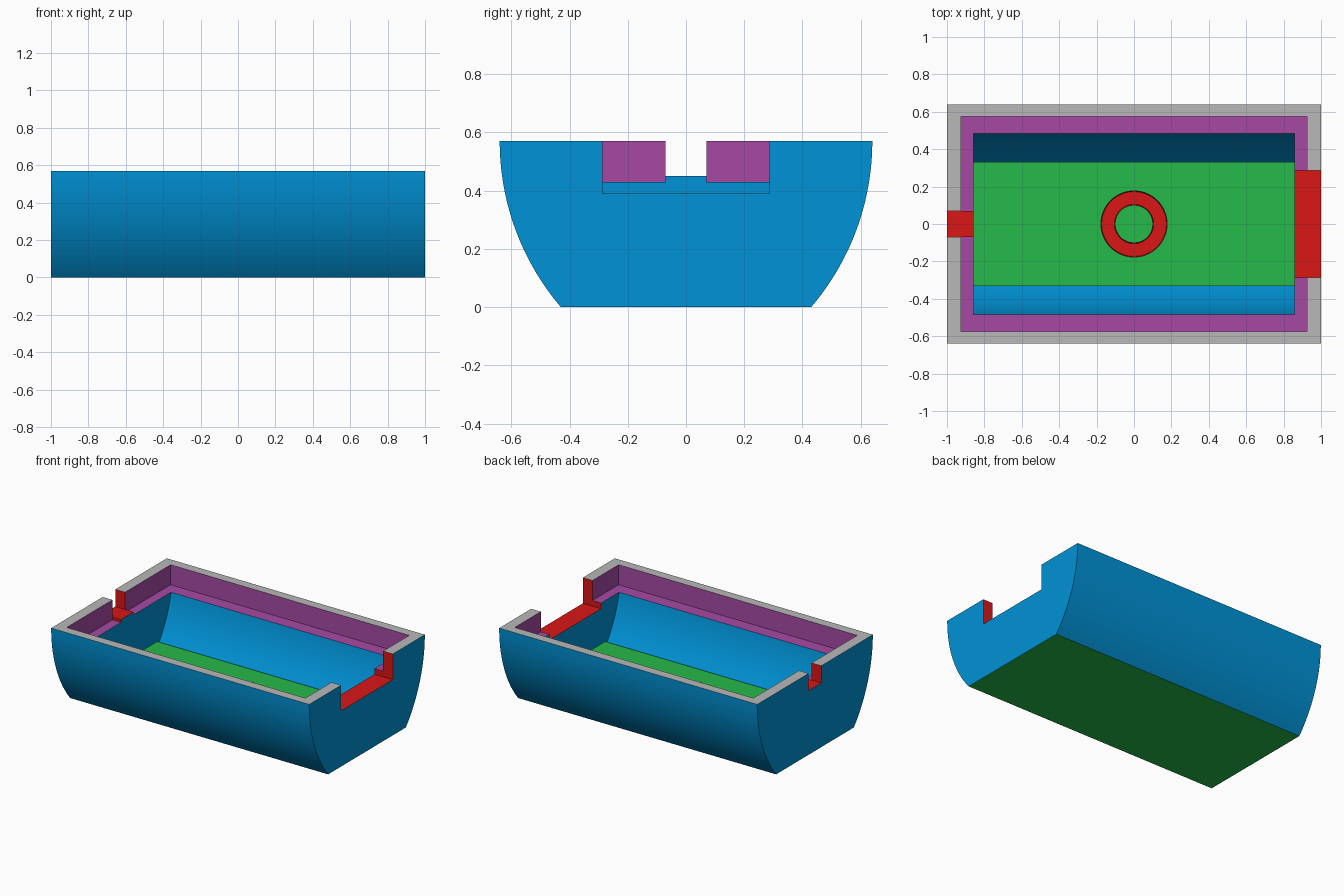
import bpy, bmesh, math

if "Cube" in bpy.data.objects:
    bpy.data.objects.remove(bpy.data.objects["Cube"])


def linear(c):
    return ((c / 255 + 0.055) / 1.055) ** 2.4 if c > 10 else c / 255 / 12.92


def material(name, rgb):
    m = bpy.data.materials.new(name)
    m.diffuse_color = (*[linear(c) for c in rgb], 1)
    m.use_nodes = True
    m.node_tree.nodes["Principled BSDF"].inputs["Base Color"].default_value = m.diffuse_color
    return m


BLUE = material("blue", (0, 147, 215))
GREEN = material("green", (38, 186, 74))
RED = material("red", (218, 22, 22))
PURPLE = material("purple", (166, 73, 164))
GREY = material("grey", (184, 184, 184))

H = 0.57                    # rim height
R, CY = 0.8786, -0.2386     # side arc radius and its centre offset
WALL = 0.143
FLOOR = 0.143               # top of the raised floor slab


def add_object(name, bm, mats):
    bmesh.ops.recalc_face_normals(bm, faces=bm.faces)
    mesh = bpy.data.meshes.new(name)
    bm.to_mesh(mesh)
    bm.free()
    for m in mats:
        mesh.materials.append(m)
    ob = bpy.data.objects.new(name, mesh)
    bpy.context.collection.objects.link(ob)
    return ob


def box(name, x, y, z, mats):
    bm = bmesh.new()
    bmesh.ops.create_cube(bm, size=1)
    for v in bm.verts:
        v.co = [lo + (c + 0.5) * (hi - lo) for c, (lo, hi) in zip(v.co, (x, y, z))]
    return add_object(name, bm, mats)


def trough(name, radius, half_length, z0, z1, mats, slab_top=None, steps=32):
    """Solid with two bowed sides along x; its bottom may step up over a slab."""
    a0, a1 = [math.asin((z - H) / radius) for z in (z0, z1)]
    angles = [a0 + (a1 - a0) * i / steps for i in range(steps + 1)]
    side = [(CY + radius * math.cos(a), H + radius * math.sin(a)) for a in angles]
    if slab_top:
        side.insert(0, (side[0][0], slab_top))
    outline = side + [(-y, z) for y, z in reversed(side)]
    bm = bmesh.new()
    face = bm.faces.new([bm.verts.new((-half_length, y, z)) for y, z in outline])
    ext = bmesh.ops.extrude_face_region(bm, geom=[face])
    for v in ext["geom"]:
        if isinstance(v, bmesh.types.BMVert):
            v.co.x = half_length
    # flat bottom (with slab sides) and flat top get their own colours
    for f in bm.faces:
        zs = [v.co.z for v in f.verts]
        ys = [abs(v.co.y) for v in f.verts]
        if max(zs) - min(zs) < 1e-5:
            f.material_index = 1 if zs[0] < (z0 + z1) / 2 else 2
        elif max(ys) - min(ys) < 1e-5:
            f.material_index = 1
    return add_object(name, bm, mats)


def ring(name, r_in, r_out, z0, z1, taper, mats, n=64):
    bm = bmesh.new()
    section = [(r_in + taper, z0), (r_out - taper, z0),
               (r_out + taper, z1), (r_in - taper, z1)]
    loops = [[bm.verts.new((r * math.cos(2 * math.pi * i / n),
                            r * math.sin(2 * math.pi * i / n), z))
              for r, z in section] for i in range(n)]
    for i in range(n):
        a, b = loops[i], loops[(i + 1) % n]
        for k in range(4):
            j = (k + 1) % 4
            bm.faces.new((a[k], a[j], b[j], b[k]))
    return add_object(name, bm, mats)


# curved outer body: blue sides, green underside, grey rim
body = trough("case_body", R, 1.0, 0.0, H, [BLUE, GREEN, GREY])

# cuts: inner cavity over the floor slab, stepped lip, end notches, floor groove
cutters = [
    trough("cavity_cutter", R - WALL, 0.858, 0.1055, 0.50, [BLUE, GREEN, BLUE], FLOOR),
    box("lip_cutter", (-0.925, 0.925), (-0.575, 0.575), (0.43, 0.7), [PURPLE]),
    box("wide_notch_cutter", (0.80, 1.1), (-0.286, 0.286), (0.39, 0.7), [RED]),
    box("narrow_notch_cutter", (-1.1, -0.88), (-0.07, 0.07), (0.45, 0.7), [RED]),
    ring("groove_cutter", 0.101, 0.177, 0.07, 2 * FLOOR - 0.07, 0.004, [RED]),
]
bpy.context.view_layer.objects.active = body
body.select_set(True)
for c in cutters:
    c.hide_render = True
    mod = body.modifiers.new(c.name, 'BOOLEAN')
    mod.operation = 'DIFFERENCE'
    mod.solver = 'EXACT'
    mod.material_mode = 'TRANSFER'
    mod.object = c
    bpy.ops.object.modifier_apply(modifier=mod.name)
for c in cutters:
    bpy.data.objects.remove(c)
bpy.ops.object.shade_smooth_by_angle(angle=math.radians(25))

# small raised sill on the ledge behind the narrow notch
sill = box("notch_sill", (-0.925, -0.858), (-0.07, 0.07), (0.43, 0.45), [RED, BLUE])
for f in sill.data.polygons:
    if f.normal.x > 0.9:
        f.material_index = 1
